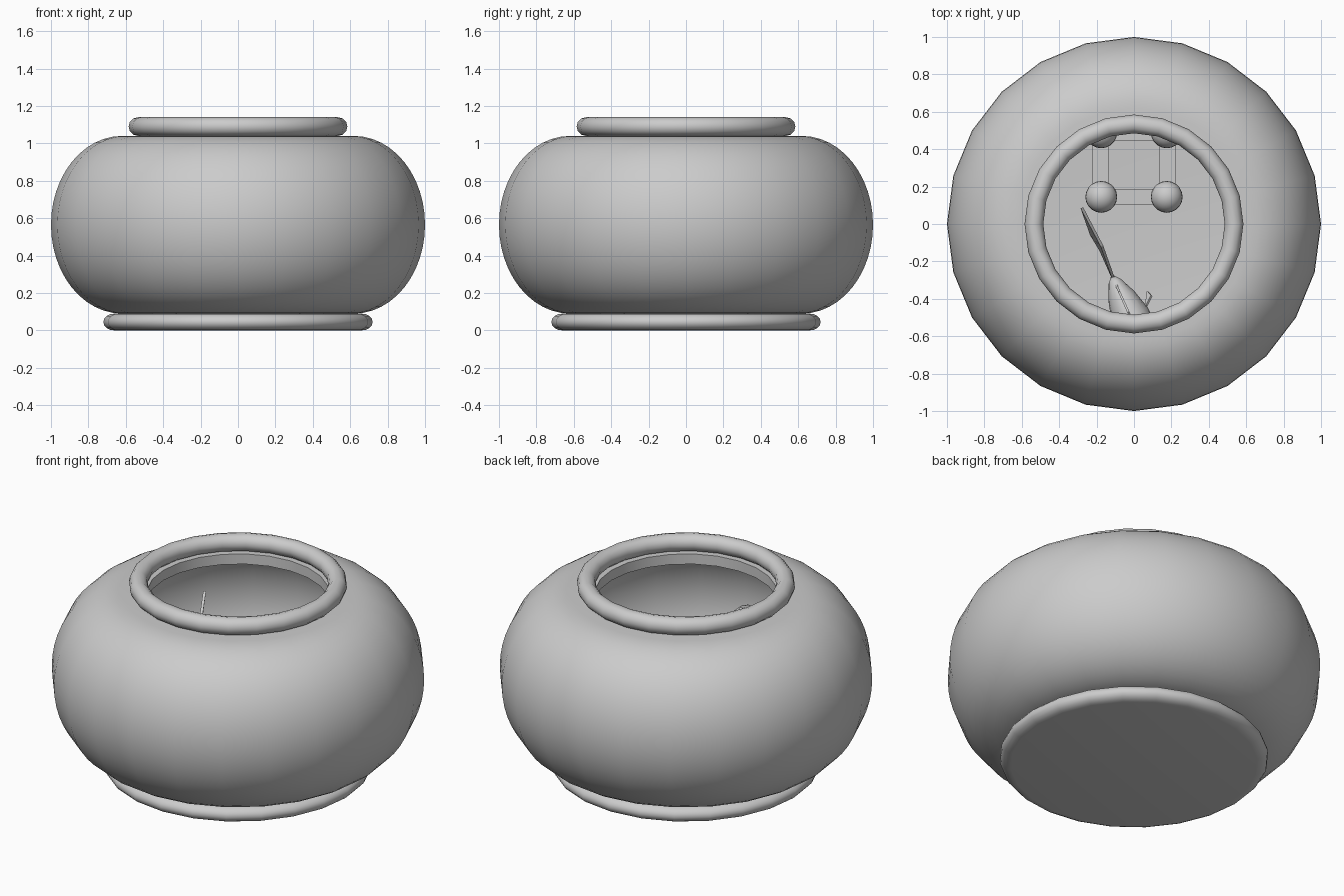
import bpy, bmesh, math
from mathutils import Matrix, Vector

if "Cube" in bpy.data.objects:
    bpy.data.objects.remove(bpy.data.objects["Cube"], do_unlink=True)

grey = bpy.data.materials.new("plain grey")
grey.use_nodes = True
GREY = (0.6, 0.6, 0.6, 1)
grey.diffuse_color = GREY
grey.node_tree.nodes["Principled BSDF"].inputs["Base Color"].default_value = GREY


def finish(name, bm, smooth=None, matrix=None):
    bmesh.ops.remove_doubles(bm, verts=bm.verts, dist=1e-5)
    bmesh.ops.recalc_face_normals(bm, faces=bm.faces)
    mesh = bpy.data.meshes.new(name)
    bm.to_mesh(mesh)
    bm.free()
    ob = bpy.data.objects.new(name, mesh)
    bpy.context.collection.objects.link(ob)
    mesh.materials.append(grey)
    if matrix:
        ob.matrix_world = matrix
    if smooth:
        bpy.ops.object.select_all(action='DESELECT')
        ob.select_set(True)
        bpy.context.view_layer.objects.active = ob
        bpy.ops.object.shade_smooth_by_angle(angle=math.radians(smooth))
    return ob


def lathe(name, profile, sides=24, closed=False, matrix=None):
    """Spin (radius, height) points about z."""
    bm = bmesh.new()
    verts = [bm.verts.new((r, 0, z)) for r, z in profile]
    edges = [bm.edges.new(p) for p in zip(verts, verts[1:])]
    if closed:
        edges.append(bm.edges.new((verts[-1], verts[0])))
    bmesh.ops.spin(bm, geom=verts + edges, cent=(0, 0, 0), axis=(0, 0, 1),
                   angle=2 * math.pi, steps=sides, use_merge=False)
    return finish(name, bm, 50, matrix)


def arc(r, z, rx, rz, start, end, steps):
    return [(r + rx * math.cos(math.radians(a)), z + rz * math.sin(math.radians(a)))
            for a in (start + (end - start) * i / steps for i in range(steps + 1))]


def ball(name, radius, location):
    bm = bmesh.new()
    bmesh.ops.create_uvsphere(bm, u_segments=20, v_segments=12, radius=radius)
    return finish(name, bm, 50, Matrix.Translation(location))


def box(name, size, location):
    bm = bmesh.new()
    bmesh.ops.create_cube(bm, size=1)
    bmesh.ops.scale(bm, vec=size, verts=bm.verts)
    return finish(name, bm, None, Matrix.Translation(location))


def fin(name, points, matrix, width=0.012):
    """Thin plate thickened across its own normal."""
    bm = bmesh.new()
    face = bm.faces.new([bm.verts.new(p) for p in points])
    bm.normal_update()
    normal = face.normal.copy()
    out = bmesh.ops.extrude_face_region(bm, geom=[face])
    top = [v for v in out["geom"] if isinstance(v, bmesh.types.BMVert)]
    bmesh.ops.translate(bm, vec=normal * width, verts=top)
    bmesh.ops.translate(bm, vec=-normal * width / 2, verts=bm.verts)
    return finish(name, bm, None, matrix)


# Hollow bowl with thick wall, rolled rim and foot
outer = arc(0.62, 0.565, 0.38, 0.475, -90, 90, 24)
inner = arc(0.6, 0.565, 0.34, 0.415, 90, -90, 20)
lathe("bowl", [(0, 0.09)] + outer + [(0.487, 1.04), (0.487, 0.98)] + inner + [(0, 0.15)])
lathe("rim", arc(0.535, 1.09, 0.05, 0.05, 0, 330, 11), closed=True)
lathe("foot", [(0, 0)] + arc(0.66, 0.045, 0.06, 0.045, -90, 90, 8) + [(0, 0.09)])

# Castle ornament: four posts with ball tops, joined by walls
X, FRONT, BACK, FLOOR, TOP = 0.175, 0.145, 0.49, 0.14, 0.42
for side, sx in (("left", 1), ("right", -1)):
    for end, y in (("front", FRONT), ("back", BACK)):
        lathe(f"{side}_{end}_post", [(0, FLOOR), (0.07, FLOOR), (0.07, TOP + 0.03), (0, TOP + 0.03)],
              16, matrix=Matrix.Translation((sx * X, y, 0)))
        ball(f"{side}_{end}_post_ball", 0.085, (sx * X, y, TOP + 0.09))
    box(f"{side}_wall", (0.085, BACK - FRONT, TOP - FLOOR),
        (sx * (X + 0.005), (FRONT + BACK) / 2, (TOP + FLOOR) / 2))
for end, y in (("front", FRONT), ("back", BACK)):
    box(f"{end}_wall", (2 * X, 0.085, TOP - FLOOR), (0, y, (TOP + FLOOR) / 2))

# Fish: local x points to the nose, origin at the tail root
fish = Matrix.Translation((-0.12, -0.27, 0.6)) @ Matrix.Rotation(math.radians(-66), 4, 'Z')
body = [(0, 0), (0.035, 0.04), (0.075, 0.13), (0.105, 0.24), (0.11, 0.32),
        (0.09, 0.41), (0.05, 0.47), (0, 0.49)]
lathe("fish_body", body, 16, matrix=fish @ Matrix.Diagonal((1, 1, 1.2, 1))
      @ Matrix.Rotation(math.radians(90), 4, 'Y'))
fin("fish_tail", [(0.03, 0, 0), (-0.16, 0.015, 0.22), (-0.39, 0, 0.34), (-0.24, -0.012, 0.06),
                  (-0.32, 0, -0.16), (-0.14, 0, -0.12)], fish, 0.015)
fin("fish_top_fin", [(0.05, 0, 0.03), (0.1, 0, 0.15), (0.22, 0, 0.18), (0.32, 0, 0.11)], fish)
fin("fish_belly_fin", [(0.06, 0, -0.03), (0.08, 0, -0.14), (0.22, 0, -0.1)], fish)
for side, sy in (("left", 1), ("right", -1)):
    fin(f"fish_{side}_side_fin", [(0.24, sy * 0.09, -0.02), (0.19, sy * 0.15, -0.03),
                                  (0.16, sy * 0.14, -0.07)], fish)
    ball(f"fish_{side}_eye", 0.018, fish @ Vector((0.42, sy * 0.075, 0.03)))
